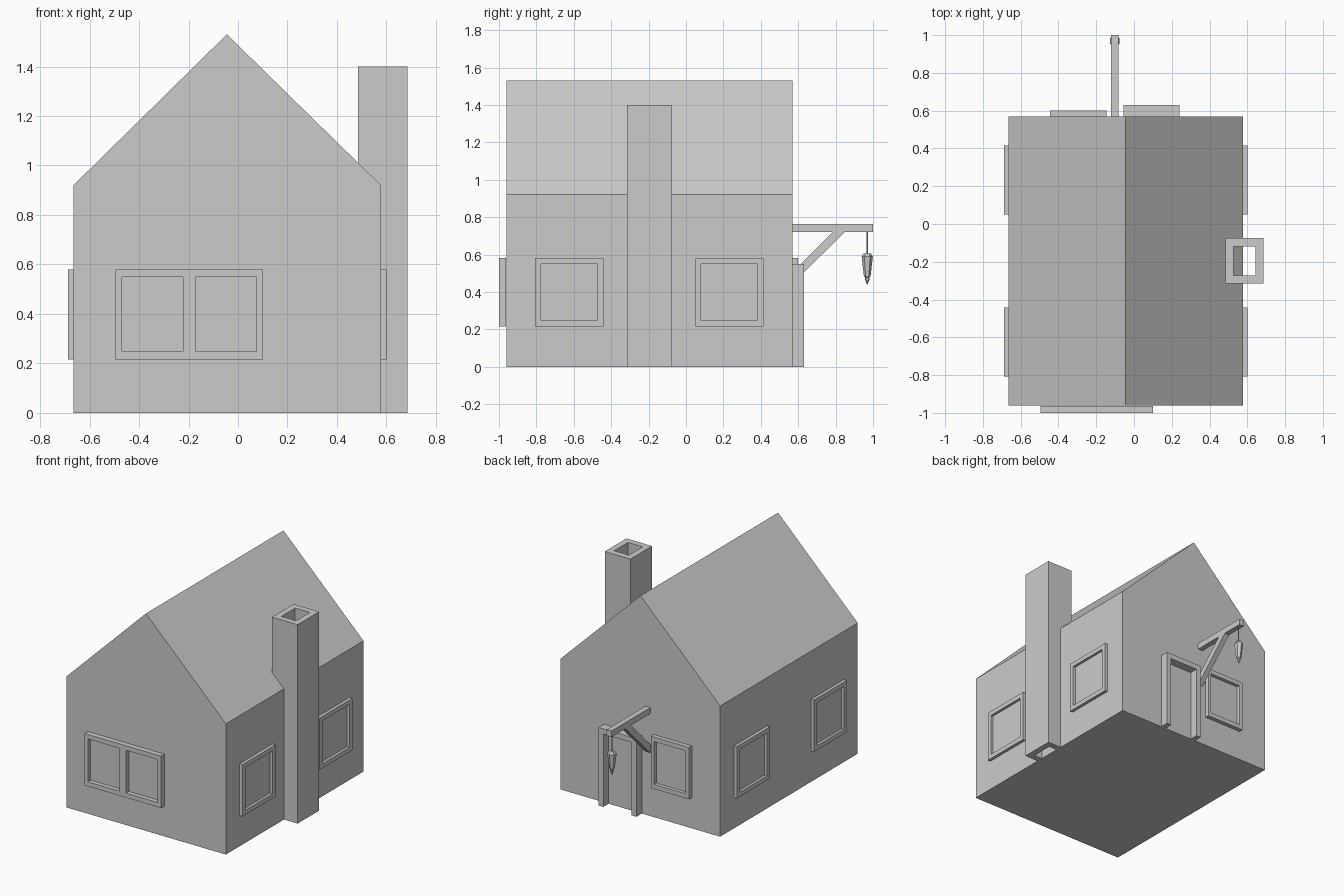
import bpy, bmesh
from math import pi, sin, cos
from mathutils import Matrix, Vector

if "Cube" in bpy.data.objects:
    bpy.data.objects.remove(bpy.data.objects["Cube"])


def finish(bm, name):
    bmesh.ops.recalc_face_normals(bm, faces=bm.faces[:])
    mesh = bpy.data.meshes.new(name)
    bm.to_mesh(mesh)
    bm.free()
    return add(name, mesh)


def add(name, mesh):
    obj = bpy.data.objects.new(name, mesh)
    bpy.context.collection.objects.link(obj)
    return obj


def cube(lo, hi):
    lo, hi = Vector(lo), Vector(hi)
    bm = bmesh.new()
    mat = Matrix.Translation((lo + hi) / 2) @ Matrix.Diagonal((*(hi - lo), 1))
    bmesh.ops.create_cube(bm, size=1, matrix=mat)
    return bm


def prism(name, points, direction):
    """Extrude a flat outline of 3D points along a direction."""
    bm = bmesh.new()
    face = bm.faces.new([bm.verts.new(p) for p in points])
    ext = bmesh.ops.extrude_face_region(bm, geom=[face], use_keep_orig=True)
    moved = [v for v in ext["geom"] if isinstance(v, bmesh.types.BMVert)]
    bmesh.ops.translate(bm, verts=moved, vec=direction)
    return finish(bm, name)


def lathe(name, centre, rings, sides):
    """Faceted solid from (radius, height) rings, corners along y."""
    bm = bmesh.new()
    loops = [[bm.verts.new((centre[0] + r * sin(2 * pi * i / sides),
                            centre[1] + r * cos(2 * pi * i / sides), z))
              for i in range(sides)] for r, z in rings]
    for a, b in zip(loops, loops[1:]):
        for i in range(sides):
            j = (i + 1) % sides
            bm.faces.new((a[i], a[j], b[j], b[i]))
    bm.faces.new(loops[0])
    bm.faces.new(loops[-1])
    return finish(bm, name)


# House body: gabled outline run from front to back
X0, X1, Y0, Y1 = -0.665, 0.578, -0.96, 0.57
outline = [(X0, 0), (X1, 0), (X1, 0.92), (-0.045, 1.53), (X0, 0.92)]
prism("house_body", [(x, Y0, z) for x, z in outline], (0, Y1 - Y0, 0))

# Chimney: open square tube
bm = cube((0.485, -0.315, 0), (0.685, -0.075, 1.4))
bmesh.ops.delete(bm, geom=[f for f in bm.faces if abs(f.normal.z) > 0.5],
                 context="FACES_ONLY")
chimney = finish(bm, "chimney")
wall = chimney.modifiers.new("wall", "SOLIDIFY")
wall.thickness, wall.offset, wall.use_even_offset = 0.043, -1, True

# Unit window facing -y: a frame with a recessed pane, scaled for each use
bm = cube((-0.5, -1, -0.5), (0.5, 0, 0.5))
front = min(bm.faces, key=lambda f: f.calc_center_median().y)
bmesh.ops.inset_region(bm, faces=[front], thickness=0.123)
pane = bmesh.ops.extrude_face_region(bm, geom=[front])["geom"]
bmesh.ops.translate(bm, verts=[v for v in pane if isinstance(v, bmesh.types.BMVert)],
                    vec=(0, 0.85, 0))
bmesh.ops.delete(bm, geom=[front] if front.is_valid else [], context="FACES_ONLY")
window = finish(bm, "front_window_left")


def place(obj, x, y, width, depth, turn):
    obj.location = (x, y, 0.398)
    obj.scale = (width, depth, 0.365)
    obj.rotation_euler.z = turn


place(window, -0.346, -0.963, 0.298, 0.037, 0)
place(add("front_window_right", window.data), -0.048, -0.963, 0.298, 0.037, 0)
place(add("back_window", window.data), -0.295, Y1, 0.298, 0.03, pi)
for label, y in (("front", -0.624), ("back", 0.232)):
    place(add(f"right_window_{label}", window.data), X1, y, 0.365, 0.022, pi / 2)
    place(add(f"left_window_{label}", window.data), X0, y, 0.365, 0.022, -pi / 2)

# Door frame: one upside-down U on the back wall
door = [(-0.055, 0), (-0.055, 0.55), (0.24, 0.55), (0.24, 0),
        (0.203, 0), (0.203, 0.513), (-0.018, 0.513), (-0.018, 0)]
prism("door_frame", [(x, Y1, z) for x, z in door], (0, 0.06, 0))

# Lamp bracket: arm and diagonal brace
finish(cube((-0.121, Y1, 0.72), (-0.083, 1.0, 0.763)), "lamp_arm")
brace = [(Y1, 0.445), (0.85, 0.722), (0.785, 0.722), (Y1, 0.505)]
prism("lamp_brace", [(-0.121, y, z) for y, z in brace], (0.038, 0, 0))

# Hanging six-sided lantern and its cord
lathe("lantern", (-0.102, 0.969),
      [(0.002, 0.44), (0.011, 0.465), (0.011, 0.477), (0.018, 0.485),
       (0.03, 0.59), (0.018, 0.607)], 6)
lathe("lantern_cord", (-0.102, 0.969), [(0.003, 0.6), (0.003, 0.725)], 6)
